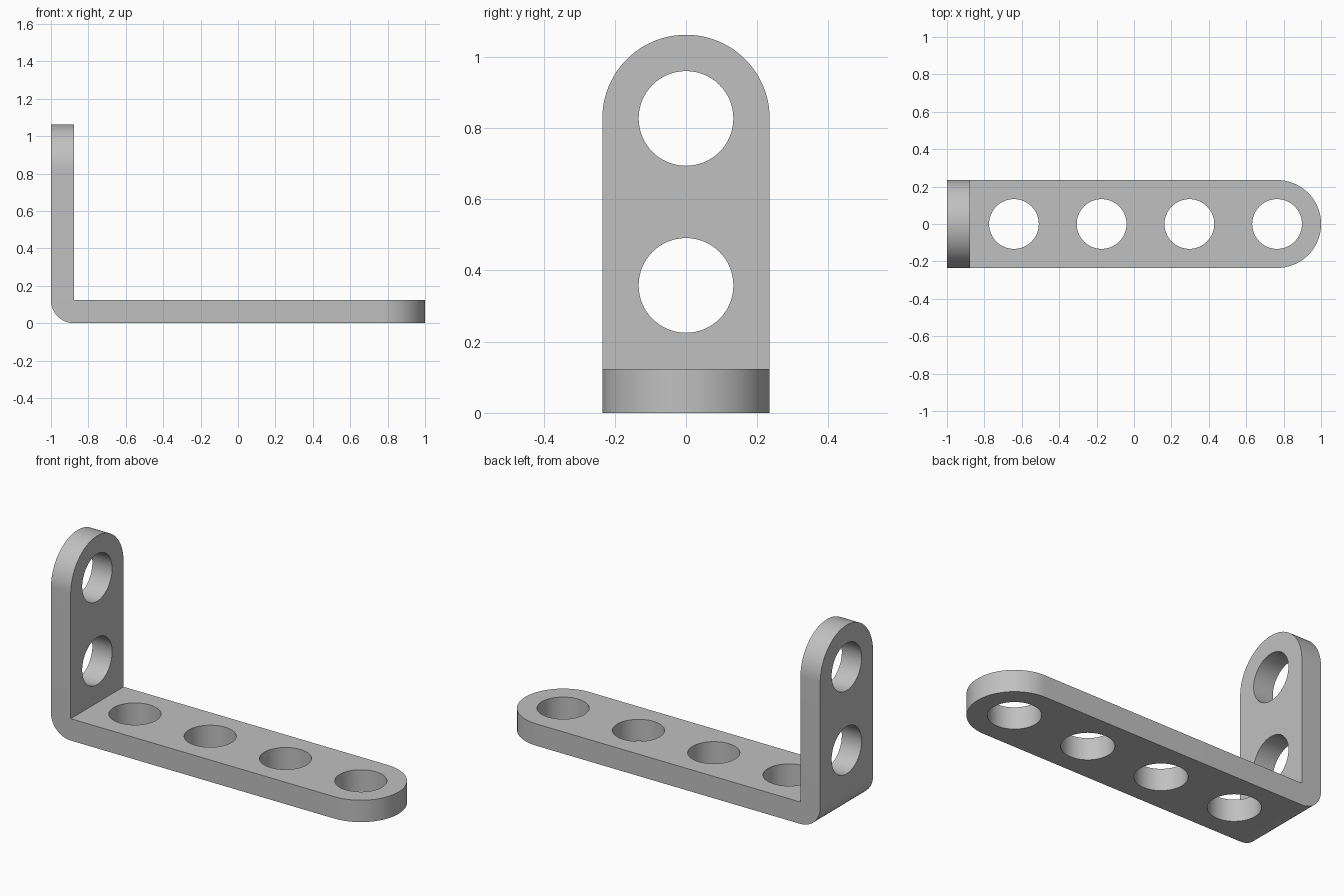
import bpy, bmesh, math
from mathutils import Matrix, Vector

if "Cube" in bpy.data.objects:
    bpy.data.objects.remove(bpy.data.objects["Cube"], do_unlink=True)

T = 0.123        # plate thickness
R = 0.235        # half width, also end radius
HOLE = 0.133     # hole radius
PITCH = 0.469    # hole spacing
TOP = 1.062

grey = bpy.data.materials.new("plain grey")
grey.use_nodes = True
colour = (0.53, 0.53, 0.53, 1)
grey.diffuse_color = colour
grey.node_tree.nodes["Principled BSDF"].inputs["Base Color"].default_value = colour


def make_object(name, bm):
    bmesh.ops.recalc_face_normals(bm, faces=bm.faces)
    mesh = bpy.data.meshes.new(name)
    bm.to_mesh(mesh)
    bm.free()
    mesh.materials.append(grey)
    obj = bpy.data.objects.new(name, mesh)
    bpy.context.collection.objects.link(obj)
    return obj


# L-shaped side profile with a rounded outer corner, extruded across the width
profile = [(1, 0), (1, T), (-1 + T, T), (-1 + T, TOP), (-1, TOP)]
for i in range(13):
    a = math.pi + i * math.pi / 24
    profile.append((-1 + T + T * math.cos(a), T + T * math.sin(a)))
bm = bmesh.new()
side = bm.faces.new([bm.verts.new((x, -R, z)) for x, z in profile])
ext = bmesh.ops.extrude_face_region(bm, geom=[side])["geom"]
bmesh.ops.translate(bm, vec=(0, 2 * R, 0),
                    verts=[g for g in ext if isinstance(g, bmesh.types.BMVert)])
bmesh.ops.recalc_face_normals(bm, faces=bm.faces)

# Round both free ends into half circles
ends = [e for e in bm.edges
        if abs(e.verts[0].co.y - e.verts[1].co.y) < 1e-4
        and (all(v.co.x > 0.99 for v in e.verts)
             or all(v.co.z > TOP - 0.01 for v in e.verts))]
bmesh.ops.bevel(bm, geom=ends, offset=R - 0.0002, segments=24, profile=0.5, affect='EDGES')
bmesh.ops.remove_doubles(bm, verts=bm.verts, dist=0.0006)
bracket = make_object("angle_bracket", bm)

# Hole cutters: four through the base, two through the upright
bm = bmesh.new()


def add_cutter(centre, turn):
    bmesh.ops.create_cone(bm, cap_ends=True, segments=64, radius1=HOLE, radius2=HOLE,
                          depth=0.2, matrix=Matrix.Translation(Vector(centre)) @ turn)


for i in range(4):
    add_cutter((1 - R - i * PITCH, 0, T / 2), Matrix.Identity(4))
for i in range(2):
    add_cutter((-1 + T / 2, 0, TOP - R - i * PITCH), Matrix.Rotation(math.pi / 2, 4, 'Y'))
cutter = make_object("hole_cutter", bm)
cutter.hide_render = True

cut = bracket.modifiers.new("holes", 'BOOLEAN')
cut.operation = 'DIFFERENCE'
cut.solver = 'EXACT'
cut.object = cutter
bpy.ops.object.select_all(action='DESELECT')
bracket.select_set(True)
bpy.context.view_layer.objects.active = bracket
bpy.ops.object.modifier_apply(modifier=cut.name)
bpy.data.objects.remove(cutter, do_unlink=True)

# Smooth curves, keep the sheet edges sharp
bpy.ops.object.shade_smooth_by_angle(angle=math.radians(30))
